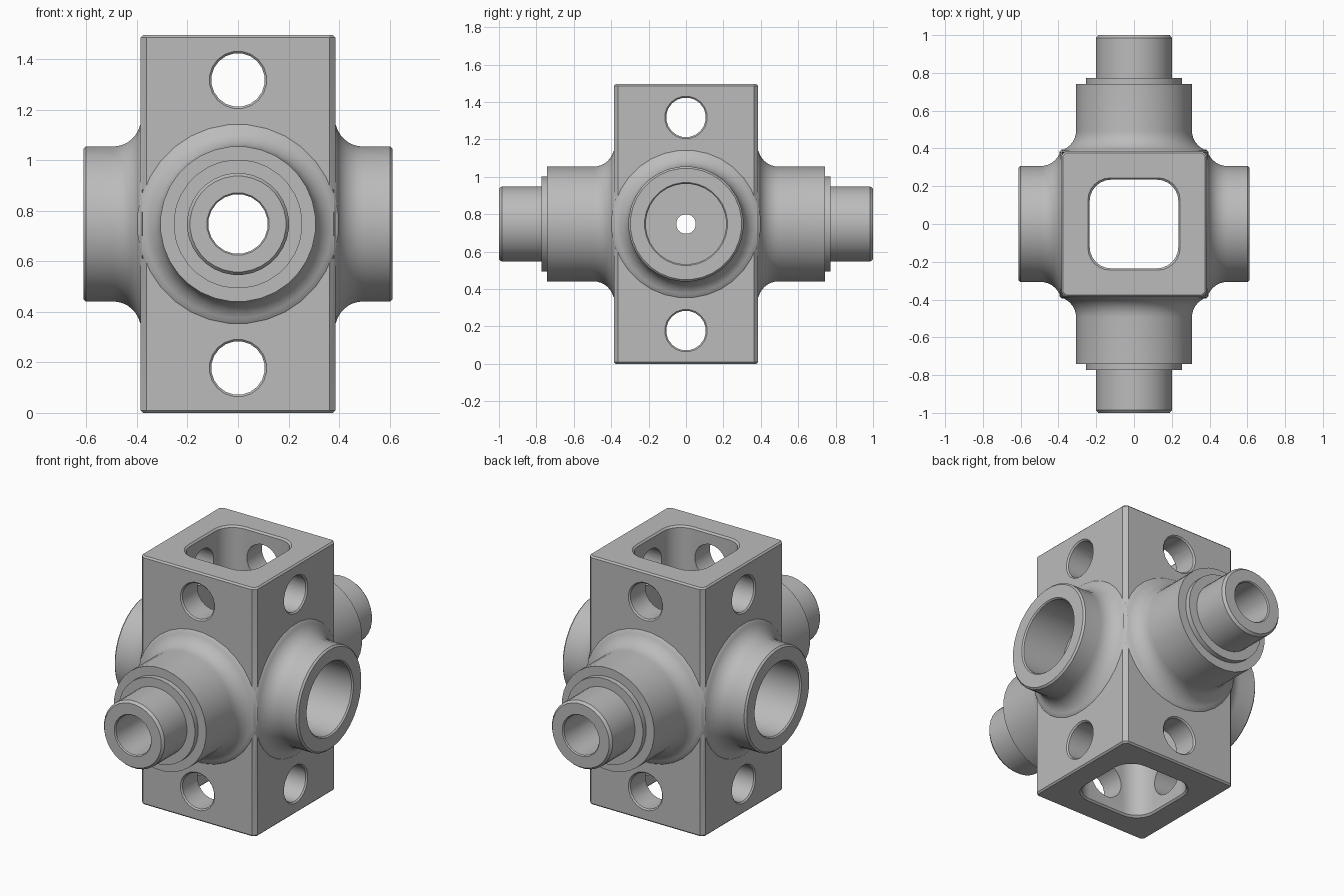
import bpy, bmesh
from math import pi, sin, cos, radians
from mathutils import Matrix, Vector

cube = bpy.data.objects.get("Cube")
if cube:
    bpy.data.objects.remove(cube, do_unlink=True)

HALF, HEIGHT = 0.385, 1.495
MID = HEIGHT / 2
HOLE_OFFSET = 0.57

steel = bpy.data.materials.new("grey steel")
steel.use_nodes = True
steel.diffuse_color = (0.5, 0.5, 0.5, 1)
steel.node_tree.nodes["Principled BSDF"].inputs["Base Color"].default_value = (0.5, 0.5, 0.5, 1)


def finish(name, bm):
    bmesh.ops.recalc_face_normals(bm, faces=bm.faces)
    mesh = bpy.data.meshes.new(name)
    bm.to_mesh(mesh)
    bm.free()
    mesh.materials.append(steel)
    ob = bpy.data.objects.new(name, mesh)
    bpy.context.collection.objects.link(ob)
    return ob


def block(half, height, corner, segments):
    """Upright block with bevelled vertical edges."""
    bm = bmesh.new()
    bmesh.ops.create_cube(bm, size=1, matrix=Matrix.Translation((0, 0, MID))
                          @ Matrix.Diagonal((2 * half, 2 * half, height, 1)))
    upright = [e for e in bm.edges if abs(e.verts[0].co.z - e.verts[1].co.z) > 0.5]
    bmesh.ops.bevel(bm, geom=upright, offset=corner, segments=segments,
                    profile=0.5, affect='EDGES')
    return bm


def lathe(name, profile, axis, z=MID, sides=32, mirror=True):
    """Solid of revolution along x or y; profile holds (distance, radius)."""
    if mirror:
        profile = [(-d, r) for d, r in reversed(profile)] + profile
    bm = bmesh.new()
    rings = []
    for d, r in profile:
        ring = []
        for i in range(sides):
            a = 2 * pi * (i + 0.5) / sides
            u, v = r * cos(a), r * sin(a)
            ring.append(bm.verts.new((d, u, z + v) if axis == 'x' else (u, d, z + v)))
        rings.append(ring)
    for a, b in zip(rings, rings[1:]):
        for i in range(sides):
            j = (i + 1) % sides
            bm.faces.new((a[i], a[j], b[j], b[i]))
    bm.faces.new(rings[0])
    bm.faces.new(rings[-1])
    return finish(name, bm)


def combine(target, tool, operation):
    """Apply a boolean and discard the tool."""
    mod = target.modifiers.new("cut", 'BOOLEAN')
    mod.object, mod.operation, mod.solver = tool, operation, 'EXACT'
    graph = bpy.context.evaluated_depsgraph_get()
    mesh = bpy.data.meshes.new_from_object(target.evaluated_get(graph))
    target.modifiers.clear()
    target.data = mesh
    bpy.data.objects.remove(tool, do_unlink=True)


# Central block with chamfered edges
bm = block(HALF, HEIGHT, 0.022, 1)
rim = [e for e in bm.edges if abs(e.verts[0].co.z - e.verts[1].co.z) < 0.01]
bmesh.ops.bevel(bm, geom=rim, offset=0.009, segments=1, affect='EDGES')
body = finish("cross_block", bm)

# Concave fillet flaring each boss into the block
R, BOSS = 0.11, 0.308
flare = [(0.36, BOSS), (0.38, 0.40)]
for k in range(8):
    a = radians(76 - 76 * k / 7)
    flare.append((HALF + R - R * sin(a), BOSS + R - R * cos(a)))

# Side sockets and stepped front and back trunnions
sockets = flare + [(0.602, BOSS), (0.612, BOSS - 0.01)]
trunnions = flare + [(0.742, BOSS), (0.742, 0.255), (0.773, 0.255), (0.773, 0.202),
                     (0.985, 0.202), (1.0, 0.19)]
combine(body, lathe("side_sockets", sockets, 'x'), 'UNION')
combine(body, lathe("trunnions", trunnions, 'y'), 'UNION')

# Vertical rounded-square passage with flared mouths
bm = block(0.235, HEIGHT + 0.02, 0.115, 6)
for z in (0.01, HEIGHT - 0.01):
    bmesh.ops.bisect_plane(bm, geom=bm.verts[:] + bm.edges[:] + bm.faces[:],
                           plane_co=(0, 0, z), plane_no=(0, 0, 1))
for v in bm.verts:
    if abs(v.co.z - MID) > MID:
        v.co.x *= 1.08
        v.co.y *= 1.08
combine(body, finish("passage", bm), 'DIFFERENCE')

# Cross holes above and below the bosses
hole = [(HALF - 0.008, 0.106), (HALF + 0.01, 0.124)]
for axis in 'xy':
    for side in (-1, 1):
        combine(body, lathe("cross_hole", hole, axis, MID + side * HOLE_OFFSET, 20),
                'DIFFERENCE')

# Through bore of the trunnions
bore = [(0.993, 0.118), (1.01, 0.132)]
combine(body, lathe("trunnion_bore", bore, 'y', sides=20), 'DIFFERENCE')

# Blind socket bores joined by a small drilled hole
for side in (-1, 1):
    blind = [(side * d, r) for d, r in ((0.33, 0.215), (0.604, 0.215), (0.63, 0.238))]
    combine(body, lathe("socket_bore", blind, 'x', mirror=False), 'DIFFERENCE')
combine(body, lathe("drilled_hole", [(0.4, 0.053)], 'x', sides=16), 'DIFFERENCE')

# Shading and placement
bpy.ops.object.select_all(action='DESELECT')
body.select_set(True)
bpy.context.view_layer.objects.active = body
bpy.ops.object.shade_smooth_by_angle(angle=radians(30))
